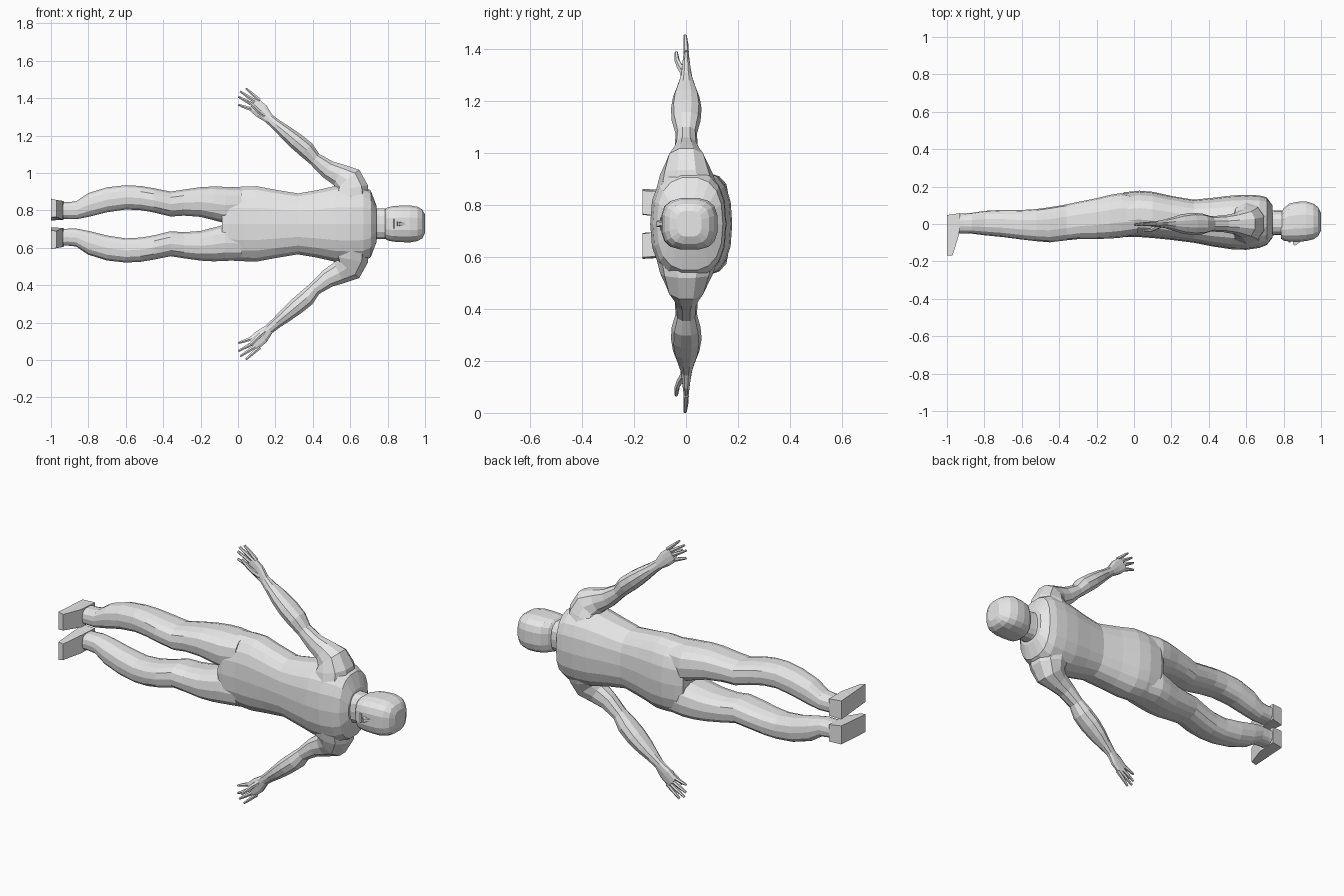
import bpy, bmesh, math
from mathutils import Vector

ZC = 0.728      # height of the body's mid line

skin = bpy.data.materials.new("plain grey")
skin.diffuse_color = (0.8, 0.8, 0.8, 1)


def finish(name, bm):
    bmesh.ops.recalc_face_normals(bm, faces=bm.faces)
    mesh = bpy.data.meshes.new(name)
    bm.to_mesh(mesh)
    bm.free()
    mesh.materials.append(skin)
    obj = bpy.data.objects.new(name, mesh)
    bpy.context.collection.objects.link(obj)
    return obj


def loft(name, stations, sides=14, power=2.4, side=1, straight=False):
    """Skin rings along a path; station = (x, z from mid line, half width, y min, y max)."""
    bm = bmesh.new()
    rings = []
    for i, (x, z, hw, y0, y1) in enumerate(stations):
        a, b = stations[max(i - 1, 0)], stations[min(i + 1, len(stations) - 1)]
        d = Vector((b[0] - a[0], b[1] - a[1])).normalized()
        u = Vector((0, 1)) if straight else Vector((-d.y, d.x))
        ring = []
        for k in range(sides):
            t = 2 * math.pi * (k + 0.5) / sides
            c, s = math.cos(t), math.sin(t)
            w = math.copysign(abs(c) ** (2 / power), c) * hw
            h = math.copysign(abs(s) ** (2 / power), s) * (y1 - y0) / 2
            ring.append(bm.verts.new((x + u.x * w, (y0 + y1) / 2 + h,
                                      ZC + side * (z + u.y * w))))
        rings.append(ring)
    for r, q in zip(rings, rings[1:]):
        for k in range(sides):
            n = (k + 1) % sides
            bm.faces.new((r[k], r[n], q[n], q[k]))
    bm.faces.new(rings[0])
    bm.faces.new(rings[-1])
    return finish(name, bm)


def prism(name, profile, z_low, z_high, side=1):
    """Extrude an (x, y) outline; z limits are given per point, from the mid line."""
    bm = bmesh.new()
    low = [bm.verts.new((x, y, ZC + side * z)) for (x, y), z in zip(profile, z_low)]
    high = [bm.verts.new((x, y, ZC + side * z)) for (x, y), z in zip(profile, z_high)]
    bm.faces.new(low)
    bm.faces.new(high)
    for k in range(len(profile)):
        n = (k + 1) % len(profile)
        bm.faces.new((low[k], low[n], high[n], high[k]))
    return finish(name, bm)


# Torso: hips, waist, chest, sloping shoulders
loft("torso", [
    (-0.085, 0, 0.185, -0.06, 0.15), (-0.05, 0, 0.198, -0.07, 0.17),
    (0.03, 0, 0.202, -0.07, 0.178), (0.10, 0, 0.204, -0.075, 0.172),
    (0.20, 0, 0.185, -0.085, 0.15), (0.32, 0, 0.165, -0.10, 0.13),
    (0.42, 0, 0.182, -0.12, 0.14), (0.52, 0, 0.205, -0.135, 0.152),
    (0.60, 0, 0.21, -0.138, 0.156), (0.67, 0, 0.205, -0.128, 0.153),
    (0.71, 0, 0.18, -0.112, 0.142), (0.74, 0, 0.10, -0.075, 0.10)],
    sides=18, power=2.5, straight=True)

# Neck and head
loft("neck", [(0.70, 0, 0.088, -0.07, 0.08), (0.75, 0, 0.083, -0.06, 0.072),
              (0.83, 0, 0.083, -0.06, 0.07)], power=2.6, straight=True)
loft("head", [
    (0.785, 0, 0.078, -0.078, 0.06), (0.80, 0, 0.09, -0.09, 0.085),
    (0.83, 0, 0.096, -0.095, 0.11), (0.87, 0, 0.099, -0.096, 0.12),
    (0.92, 0, 0.10, -0.093, 0.122), (0.96, 0, 0.093, -0.083, 0.11),
    (0.985, 0, 0.078, -0.065, 0.09), (1.0, 0, 0.05, -0.035, 0.06)],
    sides=16, power=3.0, straight=True)
prism("nose", [(0.85, -0.08), (0.852, -0.113), (0.862, -0.114), (0.895, -0.092), (0.895, -0.08)],
      [-0.013, -0.012, -0.010, -0.005, -0.005], [0.013, 0.012, 0.010, 0.005, 0.005])
prism("lips", [(0.825, -0.08), (0.825, -0.097), (0.831, -0.101), (0.837, -0.097), (0.837, -0.08)],
      [-0.025] * 5, [0.025] * 5)

for side, label in ((1, "left"), (-1, "right")):
    # Leg: thigh, knee, calf, ankle
    loft(label + "_leg", [
        (0.02, 0.105, 0.09, -0.055, 0.15), (-0.07, 0.101, 0.099, -0.073, 0.165),
        (-0.13, 0.110, 0.092, -0.078, 0.155), (-0.20, 0.117, 0.081, -0.08, 0.138),
        (-0.29, 0.114, 0.071, -0.08, 0.12), (-0.36, 0.106, 0.068, -0.087, 0.105),
        (-0.45, 0.126, 0.066, -0.098, 0.09), (-0.52, 0.138, 0.066, -0.092, 0.08),
        (-0.60, 0.142, 0.066, -0.083, 0.075), (-0.70, 0.129, 0.068, -0.07, 0.076),
        (-0.80, 0.101, 0.065, -0.06, 0.07), (-0.865, 0.073, 0.049, -0.052, 0.06),
        (-0.91, 0.071, 0.046, -0.05, 0.056), (-0.95, 0.072, 0.046, -0.05, 0.055)],
        power=2.6, side=side, straight=True)

    # Foot: heel block with a wider toe
    prism(label + "_foot",
          [(-0.93, 0.058), (-1.0, 0.048), (-1.0, -0.168), (-0.97, -0.168), (-0.935, -0.055)],
          [0.025, 0.018, 0.035, 0.038, 0.022], [0.12, 0.122, 0.135, 0.128, 0.123], side)

    # Arm: shoulder cap, upper arm, elbow, forearm, wrist, palm
    loft(label + "_arm", [
        (0.605, 0.13, 0.10, -0.115, 0.125), (0.60, 0.19, 0.10, -0.10, 0.105),
        (0.585, 0.237, 0.086, -0.078, 0.08), (0.54, 0.262, 0.064, -0.055, 0.058),
        (0.48, 0.292, 0.052, -0.044, 0.046), (0.41, 0.347, 0.038, -0.04, 0.042),
        (0.365, 0.397, 0.048, -0.055, 0.056), (0.31, 0.443, 0.046, -0.058, 0.06),
        (0.255, 0.489, 0.039, -0.05, 0.052), (0.205, 0.53, 0.031, -0.034, 0.036),
        (0.165, 0.564, 0.028, -0.022, 0.024), (0.125, 0.604, 0.042, -0.016, 0.017),
        (0.08, 0.642, 0.041, -0.011, 0.012)],
        sides=10, power=2.2, side=side)

    # Fingers fan out from the palm; the thumb drops towards the front
    fingers = [((0.115, 0.66), (0.042, 0.725)), ((0.10, 0.65), (0.012, 0.708)),
               ((0.09, 0.632), (0.002, 0.680)), ((0.08, 0.61), (0.002, 0.637))]
    for n, (a, b) in enumerate(fingers):
        m = ((a[0] + b[0]) / 2, (a[1] + b[1]) / 2)
        loft(f"{label}_finger_{n + 1}", [
            (*a, 0.012, -0.010, 0.011), (*m, 0.010, -0.010, 0.009),
            (*b, 0.006, -0.010, 0.003)], sides=6, power=2, side=side)
    loft(label + "_thumb", [
        (0.145, 0.575, 0.014, -0.020, 0.010), (0.11, 0.602, 0.013, -0.035, -0.008),
        (0.085, 0.628, 0.011, -0.044, -0.024), (0.05, 0.660, 0.007, -0.044, -0.031)],
        sides=6, power=2, side=side)
